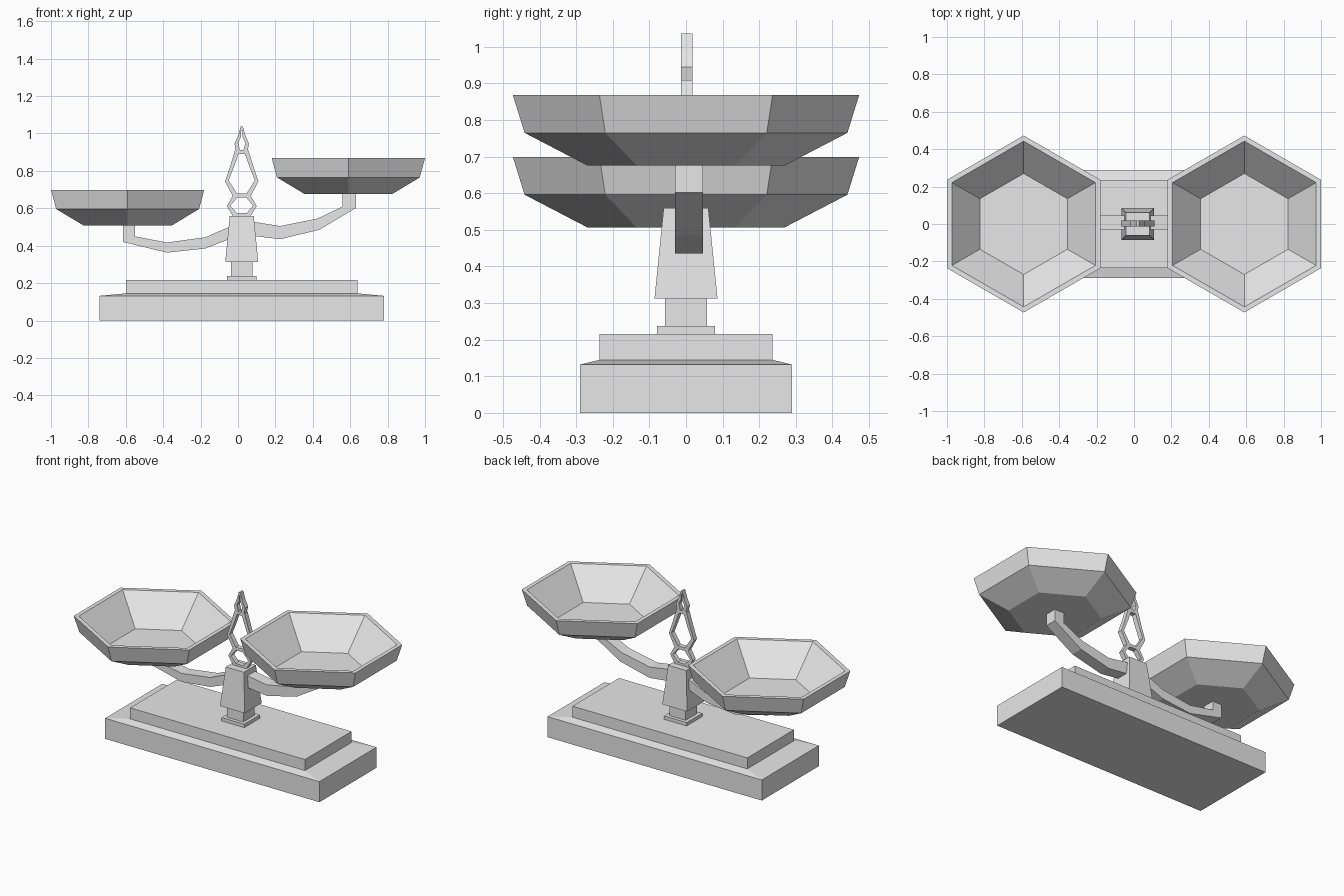
import bpy
import bmesh
from math import sin, cos, tau

cube = bpy.data.objects.get("Cube")
if cube:
    bpy.data.objects.remove(cube, do_unlink=True)

# Single stone-grey material
grey = bpy.data.materials.new("plain_grey")
grey.use_nodes = True
grey.diffuse_color = (0.8, 0.8, 0.8, 1)
grey.node_tree.nodes["Principled BSDF"].inputs["Base Color"].default_value = grey.diffuse_color

CX = 0.02  # centre line of the stand


def loft(name, loops, closed=False):
    """Skin equal-length point loops; cap the ends, or wrap last to first."""
    bm = bmesh.new()
    rings = [[bm.verts.new(p) for p in loop] for loop in loops]
    n = len(rings[0])
    pairs = list(zip(rings, rings[1:]))
    if closed:
        pairs.append((rings[-1], rings[0]))
    else:
        bm.faces.new(rings[0])
        bm.faces.new(rings[-1])
    for a, b in pairs:
        for i in range(n):
            j = (i + 1) % n
            bm.faces.new((a[i], a[j], b[j], b[i]))
    bmesh.ops.recalc_face_normals(bm, faces=bm.faces)
    mesh = bpy.data.meshes.new(name)
    bm.to_mesh(mesh)
    bm.free()
    mesh.materials.append(grey)
    obj = bpy.data.objects.new(name, mesh)
    bpy.context.collection.objects.link(obj)
    return obj


def tiers(name, profile):
    """Rectangular stack from (half width, half depth, height) tiers."""
    loft(name, [[(CX + sx * w, sy * d, z) for sx, sy in ((-1, -1), (1, -1), (1, 1), (-1, 1))]
                for w, d, z in profile])


def bowl(name, x, rim):
    """Six-sided pan: outer wall up, over the rim, down to the inner floor."""
    profile = [(0.27, -0.192), (0.441, -0.103), (0.473, 0), (0.443, 0), (0.27, -0.178)]
    loft(name, [[(x + r * sin(i * tau / 6), r * cos(i * tau / 6), rim + dz) for i in range(6)]
                for r, dz in profile])


def arm(name, sections):
    """Square beam through (top x, top z, bottom x, bottom z) sections."""
    front, back = -0.03, 0.046
    loft(name, [[(tx, front, tz), (tx, back, tz), (bx, back, bz), (bx, front, bz)]
                for tx, tz, bx, bz in sections])


def link(name, half):
    """Flat open link from a right-hand outline of (half width, height)."""
    t = 0.019
    lo, hi = half[0][1], half[-1][1]
    shrink = (hi - lo - 2 * t) / (hi - lo)
    inner = [(max(w - t, 0.003), lo + t + (z - lo) * shrink) for w, z in half]

    def ring(side, y):
        right = [(CX + w, y, z) for w, z in side]
        left = [(CX - w, y, z) for w, z in reversed(side)]
        return right + left

    front, back = -0.013, 0.018
    loft(name, [ring(half, front), ring(half, back), ring(inner, back), ring(inner, front)], True)


# Base and pedestal
tiers("base", [(0.76, 0.289, 0), (0.76, 0.289, 0.132), (0.62, 0.236, 0.145), (0.62, 0.236, 0.216)])
tiers("pedestal_collar", [(0.08, 0.079, 0.21), (0.08, 0.079, 0.238)])
tiers("pedestal_neck", [(0.058, 0.057, 0.23), (0.058, 0.057, 0.32)])
tiers("pedestal_block", [(0.088, 0.086, 0.313), (0.064, 0.061, 0.56)])

# Tilted beam arms, each turning up into a pan support
arm("right_arm", [(0.02, 0.51, 0.02, 0.44), (-0.06, 0.495, -0.06, 0.43),
                  (-0.175, 0.445, -0.175, 0.385), (-0.38, 0.417, -0.38, 0.363),
                  (-0.55, 0.45, -0.615, 0.42), (-0.55, 0.515, -0.615, 0.515)])
arm("left_arm", [(0.02, 0.53, 0.02, 0.46), (0.1, 0.525, 0.1, 0.45),
                 (0.225, 0.505, 0.225, 0.435), (0.425, 0.545, 0.435, 0.485),
                 (0.56, 0.61, 0.63, 0.602), (0.56, 0.685, 0.63, 0.685)])

# Weighing pans
bowl("right_pan", -0.59, 0.699)
bowl("left_pan", 0.59, 0.868)

# Openwork finial
link("finial_lower_link", [(0.045, 0.555), (0.08, 0.612), (0.042, 0.678)])
link("finial_middle_link", [(0.045, 0.66), (0.089, 0.743), (0.06, 0.83), (0.036, 0.91)])
link("finial_upper_link", [(0.028, 0.892), (0.039, 0.945), (0.019, 0.99), (0.006, 1.036)])
